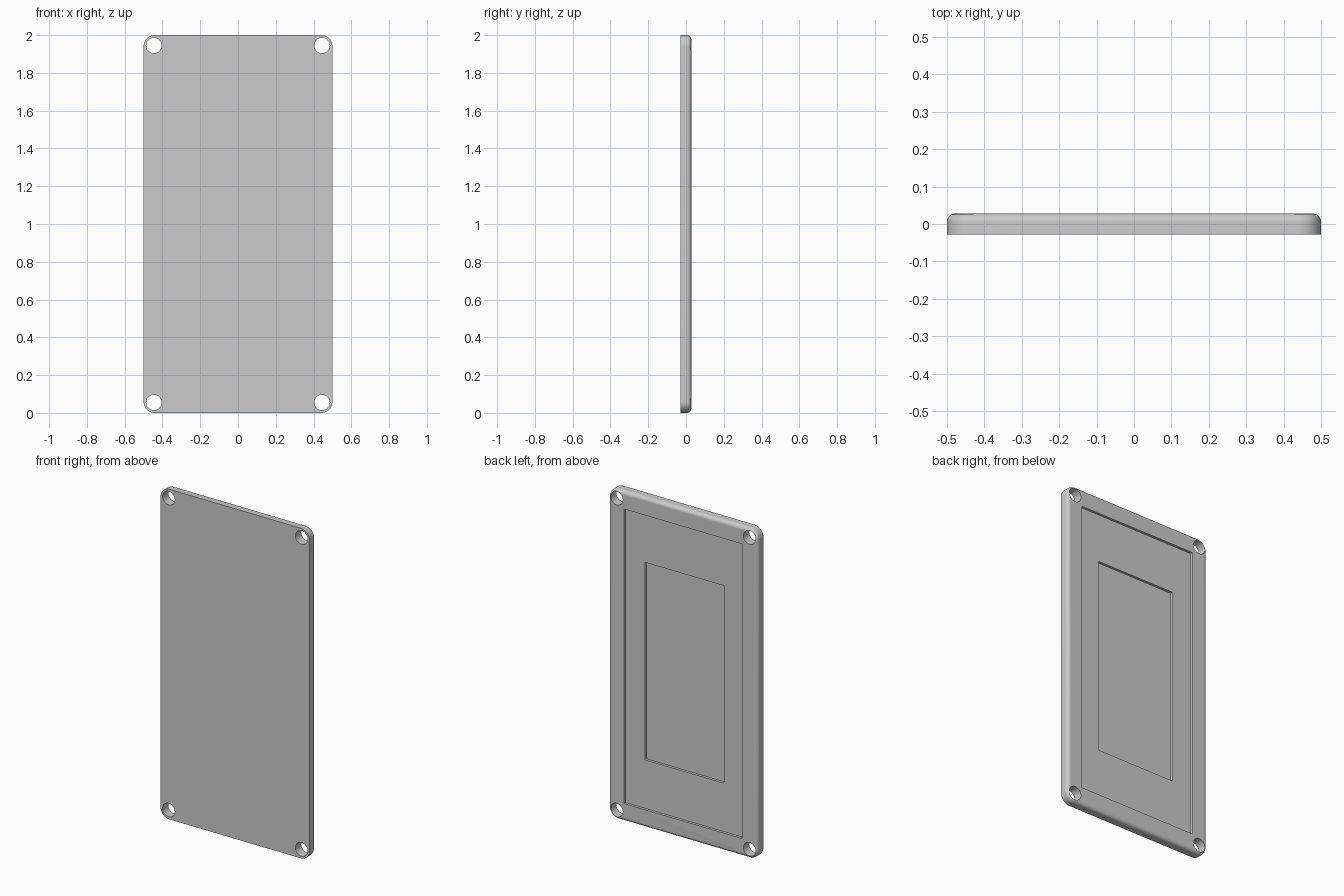
import bpy, bmesh
from math import sin, cos, pi

HALF_W, HALF_H, HALF_T = 0.5, 1.0, 0.028
CORNER, FILLET = 0.06, 0.022
HOLE_X, HOLE_Z, HOLE_R = 0.445, 0.945, 0.041

cube = bpy.data.objects.get("Cube")
if cube:
    bpy.data.objects.remove(cube, do_unlink=True)

grey = bpy.data.materials.new("plain grey")
grey.use_nodes = True
grey.diffuse_color = (0.6, 0.6, 0.6, 1)
grey.node_tree.nodes["Principled BSDF"].inputs["Base Color"].default_value = (0.6, 0.6, 0.6, 1)


def outline(inset, steps=10):
    """Rounded rectangle outline in x and z, shrunk by inset."""
    points = []
    for k, (sx, sz) in enumerate([(1, 1), (-1, 1), (-1, -1), (1, -1)]):
        for i in range(steps + 1):
            a = (k + i / steps) * pi / 2
            r = CORNER - inset
            points.append((sx * (HALF_W - CORNER) + r * cos(a),
                           sz * (HALF_H - CORNER) + r * sin(a) + HALF_H))
    return points


def loft(name, sections):
    """Capped solid through matching (y, outline) sections."""
    bm = bmesh.new()
    rings = [[bm.verts.new((x, y, z)) for x, z in pts] for y, pts in sections]
    for a, b in zip(rings, rings[1:]):
        for i in range(len(a)):
            j = (i + 1) % len(a)
            bm.faces.new((a[i], a[j], b[j], b[i]))
    bm.faces.new(rings[0])
    bm.faces.new(rings[-1])
    bmesh.ops.recalc_face_normals(bm, faces=bm.faces)
    mesh = bpy.data.meshes.new(name)
    bm.to_mesh(mesh)
    bm.free()
    mesh.materials.append(grey)
    obj = bpy.data.objects.new(name, mesh)
    bpy.context.collection.objects.link(obj)
    return obj


def cut(target, name, y0, y1, pts):
    """Cut a prism out of the target."""
    cutter = loft(name, [(y0, pts), (y1, pts)])
    cutter.hide_render = True
    bpy.context.view_layer.objects.active = target
    mod = target.modifiers.new(name, 'BOOLEAN')
    mod.operation = 'DIFFERENCE'
    mod.solver = 'EXACT'
    mod.object = cutter
    bpy.ops.object.modifier_apply(modifier=mod.name)
    bpy.data.objects.remove(cutter, do_unlink=True)


def rectangle(hw, hh):
    return [(sx * hw, HALF_H + sz * hh) for sx, sz in [(1, 1), (-1, 1), (-1, -1), (1, -1)]]


# Plate with rounded corners and a rounded back rim
sections = [(-HALF_T, outline(0))]
for i in range(9):
    a = i / 8 * pi / 2
    sections.append((HALF_T - FILLET + FILLET * sin(a), outline(FILLET * (1 - cos(a)))))
plate = loft("cover_plate", sections)

# Two stepped recesses in the back
cut(plate, "outer_recess", HALF_T - 0.015, 0.1, rectangle(0.395, 0.892))
cut(plate, "inner_recess", HALF_T - 0.03, 0.1, rectangle(0.265, 0.598))

# Screw holes through the corners
for sx in (-1, 1):
    for sz in (-1, 1):
        circle = [(sx * HOLE_X + HOLE_R * cos(i * pi / 20),
                   HALF_H + sz * HOLE_Z + HOLE_R * sin(i * pi / 20)) for i in range(40)]
        cut(plate, "screw_hole", -0.1, 0.1, circle)

# Smooth shading with sharp edges kept
bpy.ops.object.select_all(action='DESELECT')
plate.select_set(True)
bpy.context.view_layer.objects.active = plate
bpy.ops.object.shade_smooth_by_angle(angle=pi / 6)
